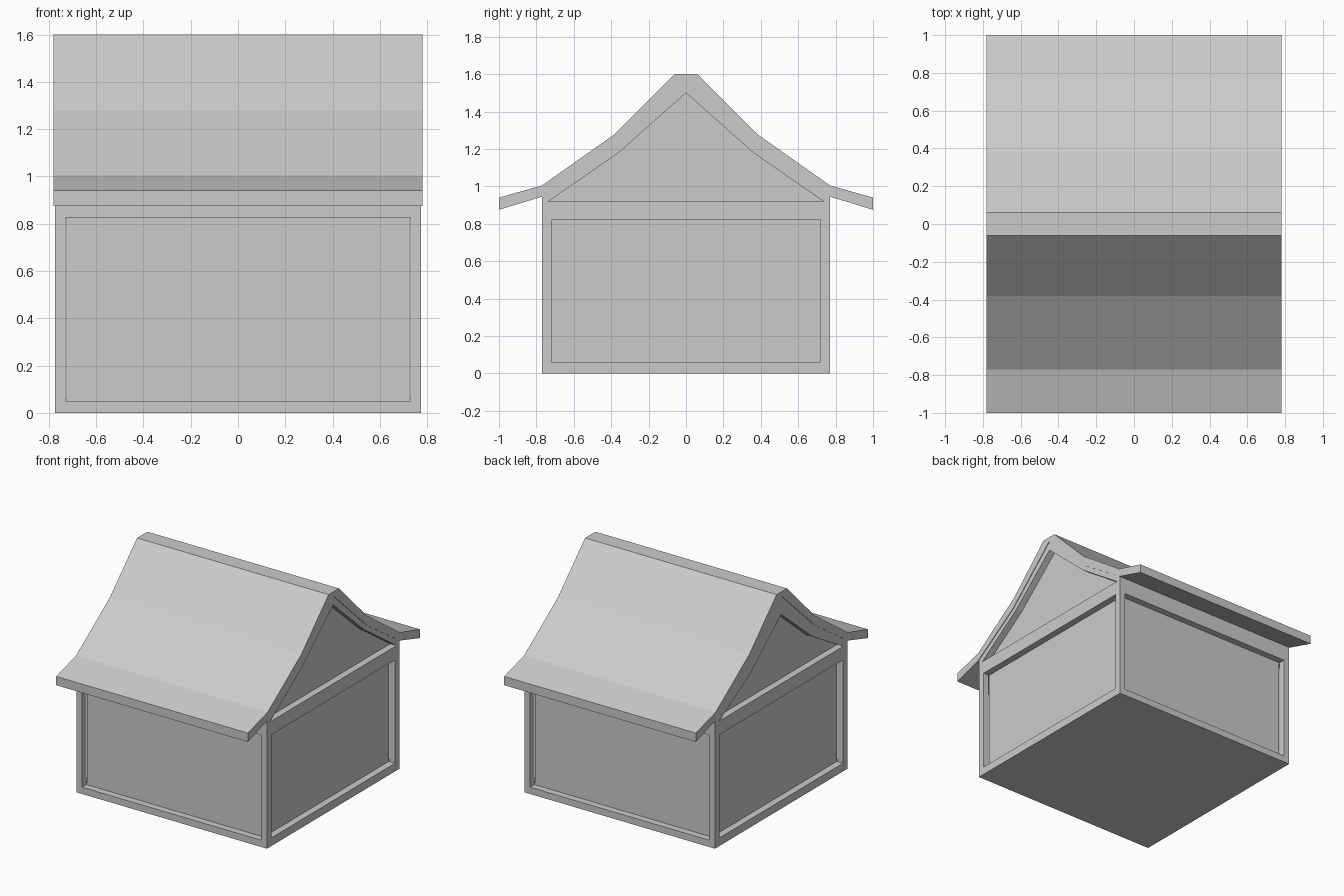
import bpy
import bmesh

cube = bpy.data.objects.get("Cube")
if cube:
    bpy.data.objects.remove(cube, do_unlink=True)

grey = bpy.data.materials.new("plain_grey")
grey.use_nodes = True
colour = (0.6, 0.6, 0.6, 1)
grey.diffuse_color = colour
grey.node_tree.nodes["Principled BSDF"].inputs["Base Color"].default_value = colour


def prism(name, profile, x0, x1):
    """Extrude a (y, z) outline along x."""
    bm = bmesh.new()
    face = bm.faces.new([bm.verts.new((x0, y, z)) for y, z in profile])
    extruded = bmesh.ops.extrude_face_region(bm, geom=[face])["geom"]
    bmesh.ops.translate(bm, vec=(x1 - x0, 0, 0),
                        verts=[v for v in extruded if isinstance(v, bmesh.types.BMVert)])
    bmesh.ops.recalc_face_normals(bm, faces=bm.faces)
    mesh = bpy.data.meshes.new(name)
    bm.to_mesh(mesh)
    bm.free()
    mesh.materials.append(grey)
    obj = bpy.data.objects.new(name, mesh)
    bpy.context.collection.objects.link(obj)
    return obj


def mirrored(half):
    """Complete a symmetric outline given from the ridge to +y."""
    return half + [(-y, z) for y, z in reversed(half) if y > 0]


def rect(y0, y1, z0, z1):
    return [(y0, z0), (y1, z0), (y1, z1), (y0, z1)]


WALL_X, WALL_Y, DEPTH = 0.775, 0.77, 0.05
UNDERSIDE = [(0, 1.565), (0.39, 1.2), (WALL_Y, 0.945)]

# House body, with its gables meeting the roof
body = prism("house_body", mirrored(UNDERSIDE + [(WALL_Y, 0)]), -WALL_X, WALL_X)

# Recesses in the four walls and two gables
cutters = []
gables = {1: [(0, 1.5), (0.36, 1.18), (0.735, 0.92)],
          -1: [(0, 1.43), (0.36, 1.13), (0.72, 0.92)]}
for side in (1, -1):
    inner, outer = side * (WALL_X - DEPTH), side * (WALL_X + DEPTH)
    cutters.append(prism("side_cutter", rect(-0.72, 0.72, 0.06, 0.82), inner, outer))
    cutters.append(prism("gable_cutter", mirrored(gables[side]), inner, outer))
    ends = sorted((side * (WALL_Y - DEPTH), side * (WALL_Y + DEPTH)))
    cutters.append(prism("long_wall_cutter", rect(*ends, 0.05, 0.825), -0.73, 0.73))

for cutter in cutters:
    cutter.hide_render = True
    mod = body.modifiers.new("recess", "BOOLEAN")
    mod.operation = "DIFFERENCE"
    mod.solver = "EXACT"
    mod.object = cutter

# Keep the carved mesh and drop the cutters
bpy.context.view_layer.update()
graph = bpy.context.evaluated_depsgraph_get()
carved = bpy.data.meshes.new_from_object(body.evaluated_get(graph))
body.modifiers.clear()
body.data = carved
for cutter in cutters:
    bpy.data.objects.remove(cutter, do_unlink=True)

# Flared roof with a flat ridge
top = [(0.06, 1.6), (0.38, 1.28), (WALL_Y, 1.005), (1, 0.94)]
eave = [(1, 0.875)] + UNDERSIDE[::-1]
right_half = top + eave
left_half = [(-y, z) for y, z in reversed(right_half[:-1])]
prism("roof", right_half + left_half, -0.78, 0.78)
